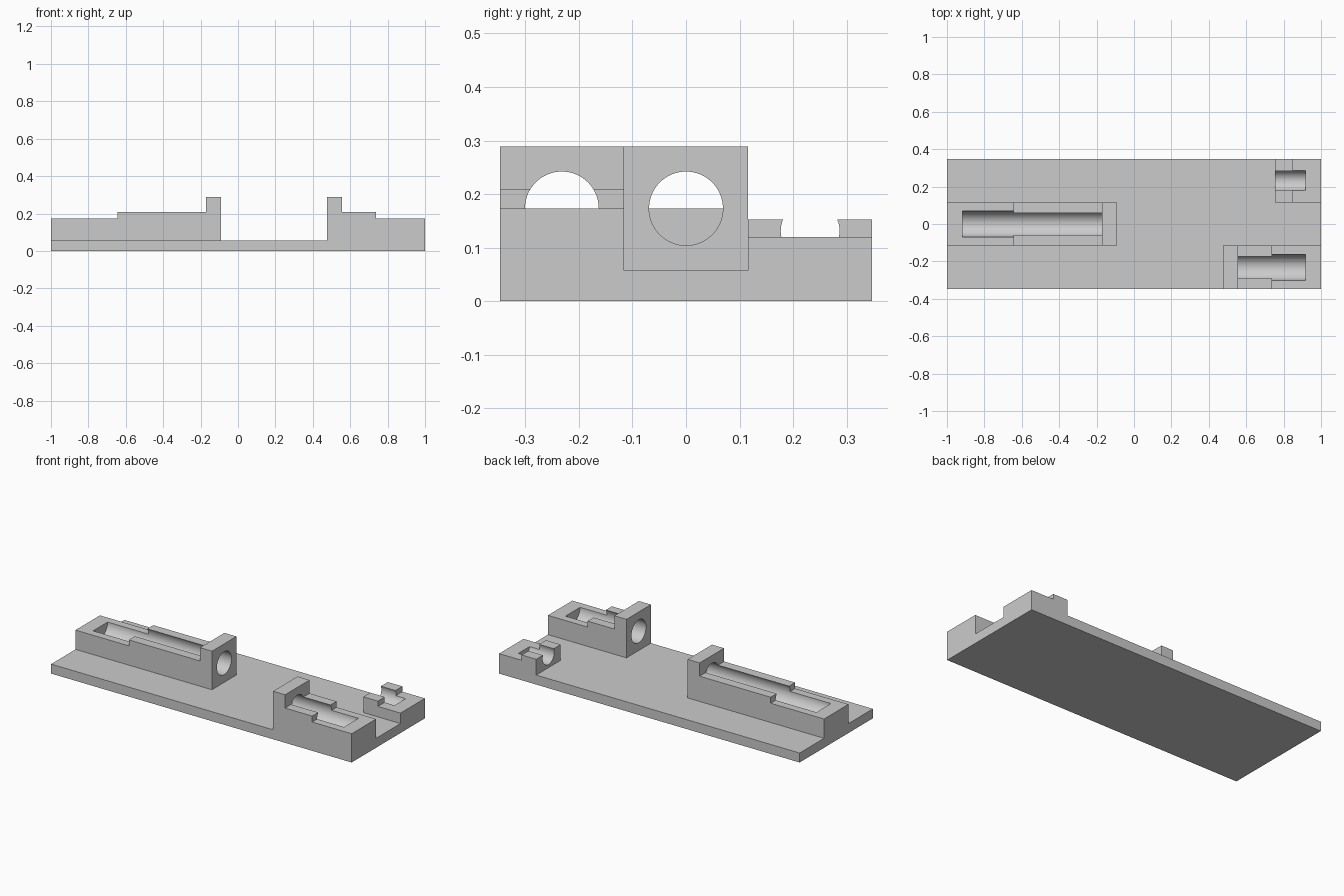
import bpy
import bmesh
import math
from mathutils import Matrix

cube = bpy.data.objects.get("Cube")
if cube:
    bpy.data.objects.remove(cube, do_unlink=True)

# One plain grey for everything
GREY = (0.6, 0.6, 0.6, 1)
grey = bpy.data.materials.new("light_grey")
grey.use_nodes = True
grey.diffuse_color = GREY
grey.node_tree.nodes["Principled BSDF"].inputs["Base Color"].default_value = GREY

HALF_DEPTH = 0.348
HALF_BLOCK = HALF_DEPTH / 3
BASE_TOP = 0.057


def finish(bm, name):
    bmesh.ops.recalc_face_normals(bm, faces=bm.faces)
    mesh = bpy.data.meshes.new(name)
    bm.to_mesh(mesh)
    bm.free()
    mesh.materials.append(grey)
    obj = bpy.data.objects.new(name, mesh)
    bpy.context.collection.objects.link(obj)
    return obj


def extrude_profile(name, profile, y0, y1):
    """Extrude an (x, z) outline along y."""
    bm = bmesh.new()
    face = bm.faces.new([bm.verts.new((x, y0, z)) for x, z in profile])
    moved = bmesh.ops.extrude_face_region(bm, geom=[face])["geom"]
    verts = [v for v in moved if isinstance(v, bmesh.types.BMVert)]
    bmesh.ops.translate(bm, verts=verts, vec=(0, y1 - y0, 0))
    return finish(bm, name)


def bore_cutter(name, x0, x1, y, z, radius):
    bm = bmesh.new()
    bmesh.ops.create_cone(
        bm, cap_ends=True, segments=64, radius1=radius, radius2=radius, depth=x1 - x0,
        matrix=Matrix.Translation(((x0 + x1) / 2, y, z)) @ Matrix.Rotation(math.pi / 2, 4, "Y"))
    obj = finish(bm, name)
    obj.hide_render = True
    return obj


def holder(name, xs, heights, y, bore):
    """Stepped block on the base, hollowed by a round channel along x."""
    outline = [(xs[0], BASE_TOP)]
    for x0, x1, h in zip(xs, xs[1:], heights):
        outline += [(x0, h), (x1, h)]
    outline.append((xs[-1], BASE_TOP))
    block = extrude_profile(name, outline, y - HALF_BLOCK, y + HALF_BLOCK)

    x0, x1, z, radius = bore
    cutter = bore_cutter(name + "_cutter", x0, x1, y, z, radius)
    cut = block.modifiers.new("bore", "BOOLEAN")
    cut.operation = "DIFFERENCE"
    cut.solver = "EXACT"
    cut.object = cutter

    bpy.ops.object.select_all(action="DESELECT")
    block.select_set(True)
    bpy.context.view_layer.objects.active = block
    bpy.ops.object.modifier_apply(modifier=cut.name)
    bpy.data.objects.remove(cutter, do_unlink=True)
    bpy.ops.object.shade_smooth_by_angle(angle=math.radians(25))
    return block


# Base plate
extrude_profile("base_plate", [(-1, 0), (1, 0), (1, BASE_TOP), (-1, BASE_TOP)],
                -HALF_DEPTH, HALF_DEPTH)

# Long holder in the middle, its bore open toward +x
holder("long_holder", [-1, -0.645, -0.172, -0.092], [0.173, 0.209, 0.289],
       0, (-0.916, 0, 0.173, 0.069))

# Short holder at the front, its bore open toward -x
holder("short_holder", [0.477, 0.557, 0.737, 1], [0.289, 0.209, 0.173],
       -2 * HALF_BLOCK, (0.4, 0.916, 0.173, 0.069))

# Small clip at the back, its bore open toward -x
holder("small_clip", [0.753, 0.85, 1], [0.152, 0.12],
       2 * HALF_BLOCK, (0.7, 0.916, 0.131, 0.055))
